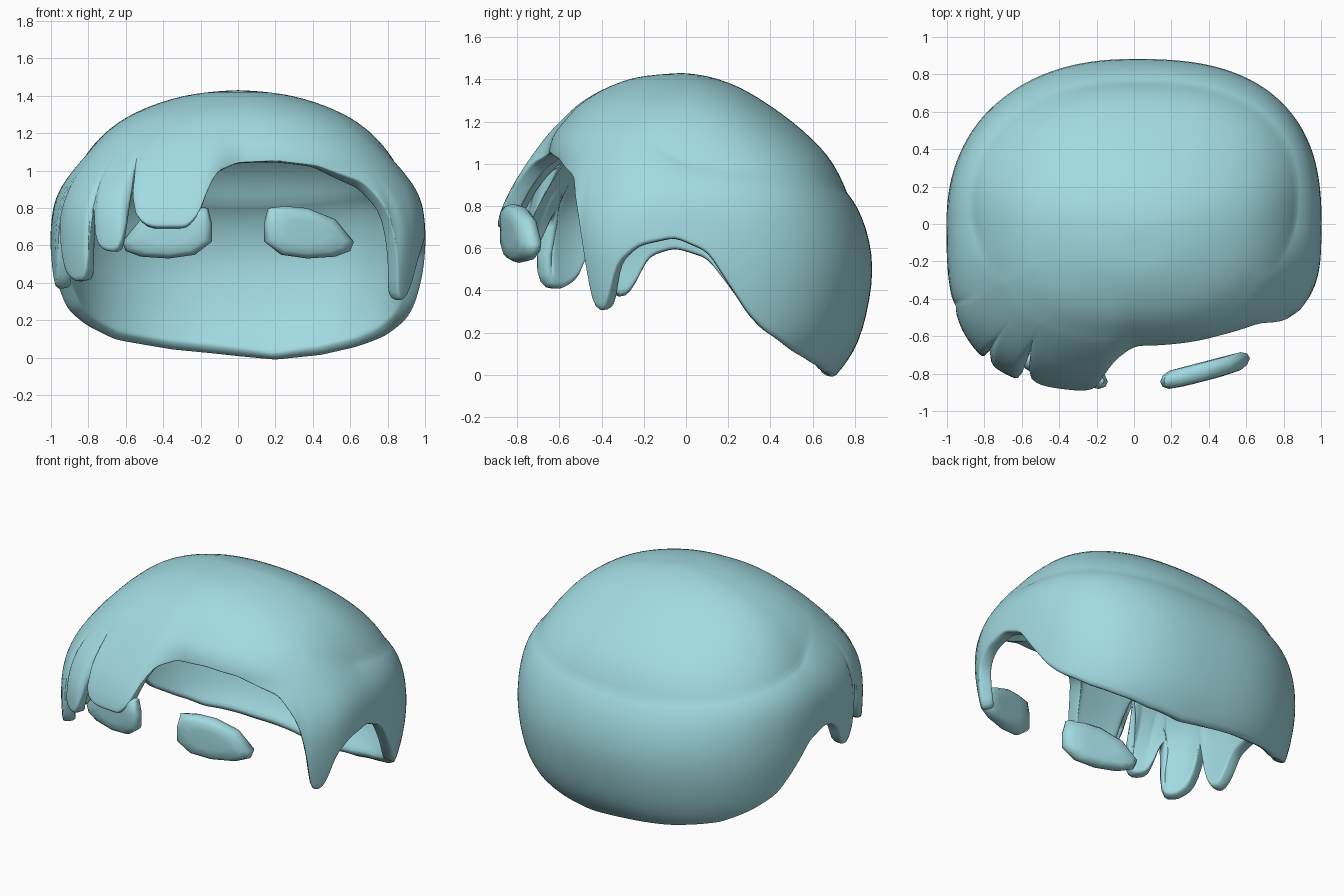
import bpy, bmesh, math

if "Cube" in bpy.data.objects:
    bpy.data.objects.remove(bpy.data.objects["Cube"])

def lerp_table(t, x):
    if x <= t[0][0]:
        return t[0][1]
    for (a, va), (b, vb) in zip(t, t[1:]):
        if x <= b:
            return va + (vb - va) * (x - a) / (b - a)
    return t[-1][1]

def curve_table(t, x):
    # smooth (Hermite) lookup for the profiles
    x = min(max(x, t[0][0]), t[-1][0])
    i = next(k for k in range(len(t) - 1) if x <= t[k + 1][0])
    def slope(k):
        p, q = t[max(k - 1, 0)], t[min(k + 1, len(t) - 1)]
        return (q[1] - p[1]) / (q[0] - p[0])
    (a, va), (b, vb) = t[i], t[i + 1]
    h, u = b - a, (x - a) / (b - a)
    return ((1 + 2 * u) * (1 - u) ** 2 * va + u * (1 - u) ** 2 * h * slope(i)
            + u * u * (3 - 2 * u) * vb + u * u * (u - 1) * h * slope(i + 1))

# Half-size profiles of the hair against height: sides, back, swept fringe, short front
TOP = 1.43
SIDE = [(0, .83), (.1, .9), (.2, .95), (.4, .99), (.6, 1.003), (.8, .99), (.9, .955), (1, .89),
        (1.1, .815), (1.2, .72), (1.3, .575), (1.38, .37), (1.42, .18), (TOP, .02)]
BACK = [(0, .71), (.08, .78), (.2, .835), (.45, .885), (.55, .885), (.7, .855), (.86, .79),
        (.95, .74), (1.05, .67), (1.2, .505), (1.35, .28), (1.41, .13), (TOP, .02)]
FRINGE = [(.4, .9), (.7, .9), (.85, .85), (1, .76), (1.05, .725), (1.13, .665), (1.2, .6),
          (1.3, .49), (1.38, .33), (1.42, .18), (TOP, .02)]
FRONT = [(.3, .59), (.5, .63), (.8, .665), (1, .65), (1.06, .65), (1.13, .63), (1.2, .58),
         (1.3, .48), (1.38, .33), (1.42, .18), (TOP, .02)]
# Height of the lower edge by angle (degrees): right lock, arch, nape, arch, fringe locks
EDGE = [(-25.5, .295), (-23, .3), (-21, .4), (-19, .52), (-13, .61), (-3, .65), (6, .58),
        (11.5, .43), (17.5, .28), (22.5, .2), (33, .1), (43, .045), (56, 0), (74, -.02),
        (90, -.005), (117, .03), (139, .085), (150, .16), (160, .25), (168, .42), (174, .55),
        (183, .6), (190, .56), (194, .42), (196.5, .36), (200, .36), (203.5, .5), (205, .8),
        (206.5, .6), (210, .45), (215, .4), (220, .41), (222, .52), (223, .9), (224, .62),
        (227, .57), (232, .56), (234.3, .66), (235.3, 1.1), (236.5, .8), (239, .72),
        (242, .695), (253, .695), (257, .77), (259, .9), (262, 1), (270, 1.04), (288, 1.05),
        (305, 1.025), (322, .935), (328, .76), (331, .5), (332.5, .32), (334.5, .295)]

def seam_height(deg):
    return lerp_table([(-.4, 1.17), (0, 1.0), (1, .86)], math.sin(math.radians(deg)))

def hair_point(deg, z):
    # slight twist keeps the fringe slits upright
    if z > .7:
        deg -= 18 * (min(z, 1.15) - .7) * math.exp(-((deg - 233) / 16) ** 2)
    c, s = math.cos(math.radians(deg)), math.sin(math.radians(deg))
    w = curve_table(SIDE, z)
    if s >= 0:
        d, n = curve_table(BACK, z), 2.6 if c > 0 else 2.25
    else:
        k = min(1, max(0, (273 - deg % 360) / 16)) if deg % 360 > 180 else 0
        k = k * k * (3 - 2 * k)
        d = k * curve_table(FRINGE, z) + (1 - k) * curve_table(FRONT, z)
        n = lerp_table([(.7, 3.3), (.95, 2.6)], z) if c > 0 else 3.1
    n = lerp_table([(.95, n), (1.35, 2.1)], z)
    r = ((abs(c) / w) ** n + (abs(s) / d) ** n) ** (-1 / n)
    # crease where the upper cap meets the fuller lower hair
    dz = z - seam_height(deg)
    r -= .026 * lerp_table([(-.4, 0), (0, 1)], s) * math.exp(-dz / .13 if dz > 0 else dz / .05)
    return (r * c, r * s, z)

def finish(ob, mat, angle):
    ob.data.materials.append(mat)
    bpy.ops.object.select_all(action='DESELECT')
    ob.select_set(True)
    bpy.context.view_layer.objects.active = ob
    bpy.ops.object.shade_smooth_by_angle(angle=math.radians(angle))

def new_object(name, bm):
    me = bpy.data.meshes.new(name)
    bm.to_mesh(me)
    bm.free()
    ob = bpy.data.objects.new(name, me)
    bpy.context.collection.objects.link(ob)
    return ob

teal = bpy.data.materials.new("teal")
teal.diffuse_color = (.36, .71, .76, 1)
teal.use_nodes = True
teal.node_tree.nodes["Principled BSDF"].inputs["Base Color"].default_value = teal.diffuse_color

# Hair shell: columns from the lower edge to the seam, then on to the crown
angles = []
for (a, _), (b, _) in zip(EDGE, EDGE[1:]):
    steps = max(1, math.ceil((b - a) / 3.5))
    angles += [a + (b - a) * i / steps for i in range(steps)]
LOW, UP = 9, 10
bm = bmesh.new()
cols = []
for a in angles:
    zb = lerp_table(EDGE, a)
    zs = max(seam_height(a), zb + .04)
    zz = [zb + (zs - zb) * (i / LOW) ** 2 * (3 - 2 * i / LOW) for i in range(LOW)]
    zz += [zs + (TOP - zs) * math.sin(i / UP * math.pi / 2) for i in range(UP)]
    cols.append([bm.verts.new(hair_point(a, z)) for z in zz])
crown = bm.verts.new((0, -.02, TOP))
crease = bm.edges.layers.float.new("crease_edge")
for p, q in zip(cols, cols[1:] + cols[:1]):
    for i in range(len(p) - 1):
        bm.faces.new((p[i], q[i], q[i + 1], p[i + 1]))
    bm.faces.new((p[-1], q[-1], crown))
    bm.edges.get((p[LOW], q[LOW]))[crease] = .8
hair = new_object("hair", bm)
finish(hair, teal, 60)
sol = hair.modifiers.new("thickness", 'SOLIDIFY')
sol.thickness, sol.offset = .08, -1
sub = hair.modifiers.new("round", 'SUBSURF')
sub.levels = sub.render_levels = 1

# Eyes: tilted plates with rounded rims, mirrored
OUTLINE = [(.16, .8), (.25, .81), (.37, .8), (.52, .74), (.62, .62), (.6, .57),
           (.52, .54), (.37, .53), (.23, .55), (.14, .62), (.14, .72)]
for side, name in ((1, "right_eye"), (-1, "left_eye")):
    bm = bmesh.new()
    rings = []
    for depth, k in ((-.052, .45), (-.048, .8), (-.03, .94), (0, 1), (.03, .94), (.048, .8), (.052, .45)):
        ring = []
        for x, z in OUTLINE:
            px, pz = .37 + (x - .37) * k, .67 + (z - .67) * k
            bow = .12 * (px - .37) ** 2
            ring.append(bm.verts.new((side * px, -.79 + (px - .37) * .26 + bow + depth, pz)))
        rings.append(ring)
    for p, q in zip(rings, rings[1:]):
        for i in range(len(p)):
            j = (i + 1) % len(p)
            bm.faces.new((p[i], p[j], q[j], q[i]))
    bm.faces.new(rings[0])
    bm.faces.new(rings[-1][::-1])
    bmesh.ops.recalc_face_normals(bm, faces=bm.faces)
    finish(new_object(name, bm), teal, 60)
